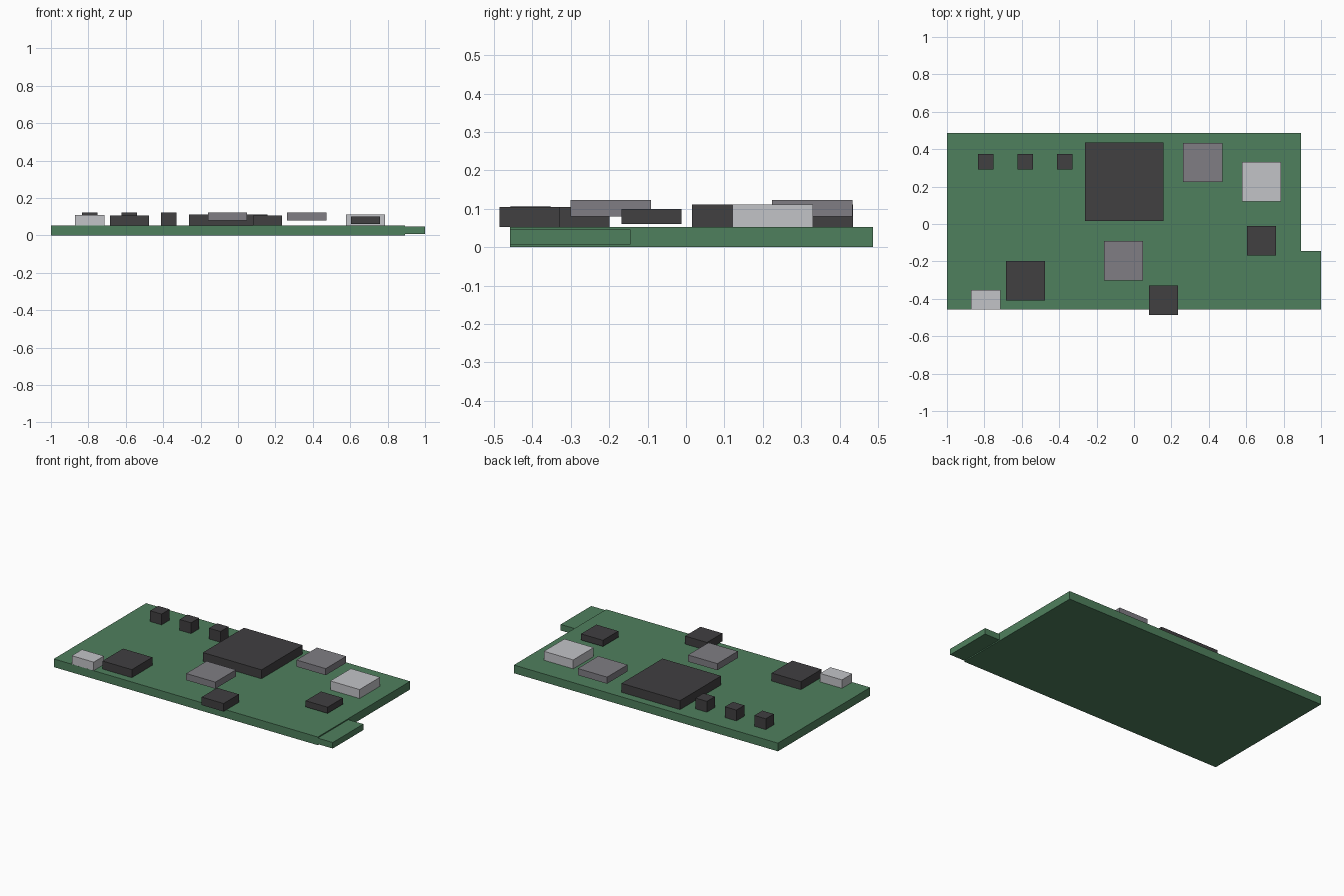
import bpy
import bmesh

cube = bpy.data.objects.get("Cube")
if cube:
    bpy.data.objects.remove(cube, do_unlink=True)


def make_material(name, rgb):
    mat = bpy.data.materials.new(name)
    mat.use_nodes = True
    mat.diffuse_color = (*rgb, 1)
    mat.node_tree.nodes["Principled BSDF"].inputs["Base Color"].default_value = (*rgb, 1)
    return mat


green = make_material("board green", (0.078, 0.215, 0.110))
black = make_material("chip black", (0.052, 0.050, 0.053))
grey = make_material("chip grey", (0.215, 0.207, 0.230))
silver = make_material("connector silver", (0.545, 0.550, 0.575))


def box(name, mat, x, y, z):
    """Flat-faced box spanning the given (low, high) ranges."""
    bm = bmesh.new()
    bmesh.ops.create_cube(bm, size=1)
    for v in bm.verts:
        v.co = [span[0] if c < 0 else span[1] for c, span in zip(v.co, (x, y, z))]
    mesh = bpy.data.meshes.new(name)
    bm.to_mesh(mesh)
    bm.free()
    mesh.materials.append(mat)
    obj = bpy.data.objects.new(name, mesh)
    bpy.context.collection.objects.link(obj)
    return obj


def chip(name, mat, cx, cy, size, bottom, top, depth=None):
    """Component with a square footprint unless a depth is given."""
    hx, hy = size / 2, (depth or size) / 2
    return box(name, mat, (cx - hx, cx + hx), (cy - hy, cy + hy), (bottom, top))


TOP = 0.053    # upper surface of the board
LARGE, MEDIUM, SMALL = 0.21, 0.157, 0.082

# Board and the thinner edge tab
box("board", green, (-1, 0.893), (-0.458, 0.487), (0, TOP))
box("edge_tab", green, (0.893, 1), (-0.458, -0.145), (0.007, 0.046))

# Black chips
chip("main_processor", black, -0.052, 0.225, 2 * LARGE, TOP, 0.111)
chip("front_right_chip", black, -0.58, -0.304, LARGE, TOP, 0.105)
chip("front_edge_chip", black, 0.158, -0.407, MEDIUM, TOP, 0.105)
chip("left_chip", black, 0.682, -0.09, MEDIUM, 0.06, 0.1)

# Raised grey chips
chip("rear_grey_chip", grey, 0.367, 0.329, LARGE, 0.08, 0.123)
chip("front_grey_chip", grey, -0.056, -0.196, LARGE, 0.08, 0.123)

# Silver connectors
chip("left_connector", silver, 0.682, 0.226, LARGE, TOP, 0.111)
chip("front_connector", silver, -0.793, -0.405, MEDIUM, TOP, 0.108, depth=0.105)

# Row of small capacitors
for i in range(3):
    chip(f"capacitor_{i + 1}", black, -0.793 + 0.211 * i, 0.333, SMALL, TOP, 0.123)
